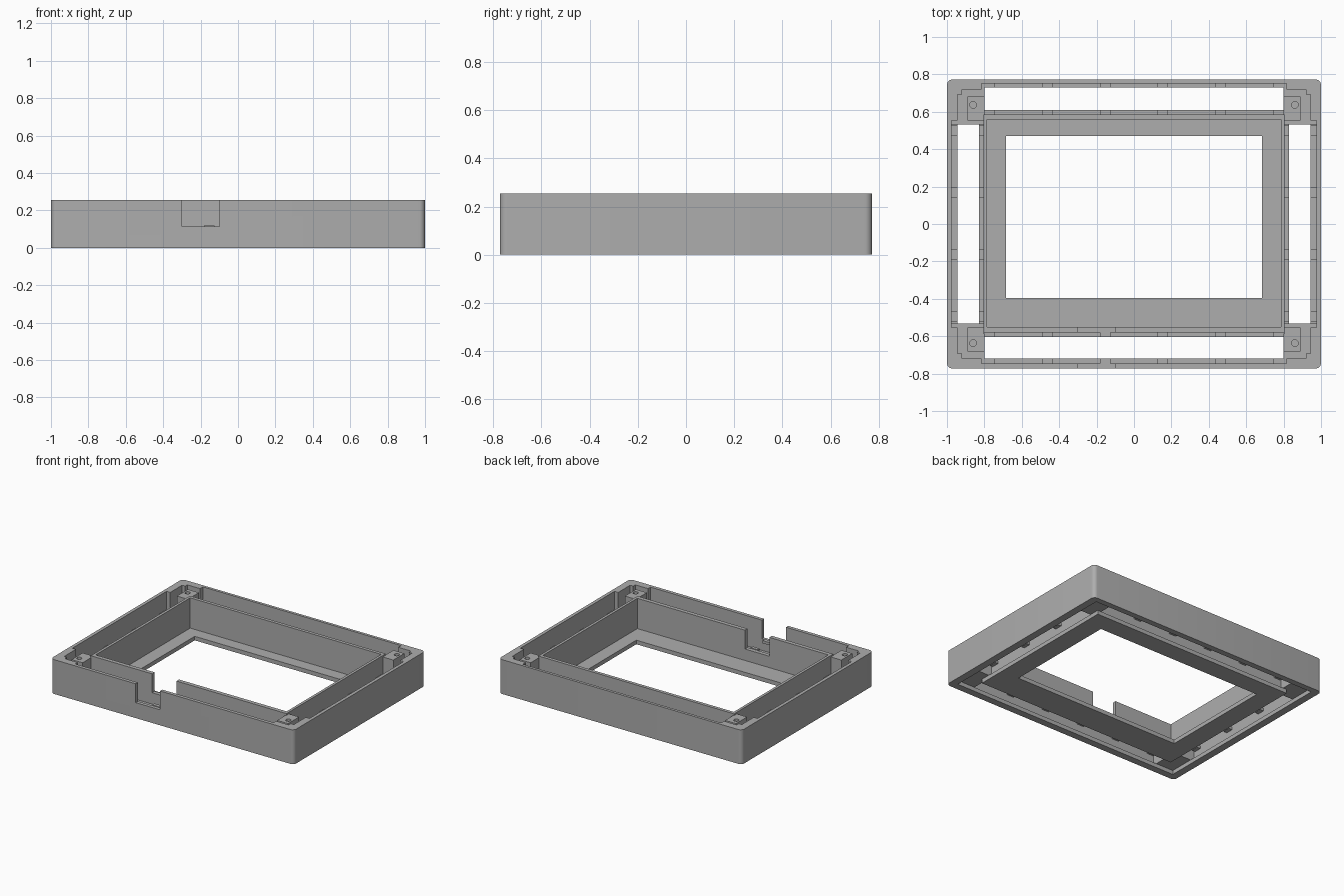
import bpy, bmesh, math

cube = bpy.data.objects.get("Cube")
if cube:
    bpy.data.objects.remove(cube, do_unlink=True)

H = 0.255       # overall height
LIP = 0.03      # thickness of the bottom lips
TAB = (0.1, 0.12)

grey = bpy.data.materials.new("matte grey")
grey.use_nodes = True
grey.diffuse_color = (0.42, 0.42, 0.42, 1)
grey.node_tree.nodes["Principled BSDF"].inputs["Base Color"].default_value = (0.42, 0.42, 0.42, 1)


def finish(name, bm):
    bmesh.ops.remove_doubles(bm, verts=bm.verts, dist=1e-5)
    bmesh.ops.recalc_face_normals(bm, faces=bm.faces)
    mesh = bpy.data.meshes.new(name)
    bm.to_mesh(mesh)
    bm.free()
    mesh.materials.append(grey)
    obj = bpy.data.objects.new(name, mesh)
    bpy.context.collection.objects.link(obj)
    return obj


def loop(rect, radius, steps=6):
    """Rounded rectangle outline; rect is x0, x1, y0, y1."""
    x0, x1, y0, y1 = rect
    corners = ((x1, y1, -1, -1), (x0, y1, 1, -1), (x0, y0, 1, 1), (x1, y0, -1, 1))
    pts = []
    for q, (x, y, sx, sy) in enumerate(corners):
        for i in range(steps + 1):
            a = math.pi / 2 * (q + i / steps)
            pts.append((x + radius * (sx + math.cos(a)), y + radius * (sy + math.sin(a))))
    return pts


def ring(name, outer, inner, z0, z1, radius=0.0):
    """Rectangular frame with optional rounded outer corners."""
    bm = bmesh.new()
    a, b = loop(outer, radius), loop(inner, 0)
    loops = [[bm.verts.new((x, y, z)) for x, y in pts]
             for pts, z in ((a, z0), (a, z1), (b, z1), (b, z0))]
    n = len(a)
    for k in range(4):
        p, q = loops[k], loops[(k + 1) % 4]
        for i in range(n):
            j = (i + 1) % n
            bm.faces.new((p[i], p[j], q[j], q[i]))
    bmesh.ops.dissolve_degenerate(bm, dist=1e-5, edges=bm.edges)
    return finish(name, bm)


def prism(name, pts, z0, z1):
    bm = bmesh.new()
    face = bm.faces.new([bm.verts.new((x, y, z0)) for x, y in pts])
    top = bmesh.ops.extrude_face_region(bm, geom=[face])["geom"]
    bmesh.ops.translate(bm, vec=(0, 0, z1 - z0),
                        verts=[v for v in top if isinstance(v, bmesh.types.BMVert)])
    return finish(name, bm)


def box(name, x0, x1, y0, y1, z0, z1):
    return prism(name, [(x0, y0), (x1, y0), (x1, y1), (x0, y1)], z0, z1)


def cut(obj, cutter):
    mod = obj.modifiers.new("cut", "BOOLEAN")
    mod.operation = "DIFFERENCE"
    mod.solver = "EXACT"
    mod.object = cutter
    bpy.context.view_layer.objects.active = obj
    bpy.ops.object.modifier_apply(modifier=mod.name)
    bpy.data.objects.remove(cutter, do_unlink=True)


# Nested outlines, from the outside in
outside = (-1, 1, -0.773, 0.773)
wall_in = (-0.975, 0.975, -0.747, 0.752)
slot_out = (-0.945, 0.945, -0.72, 0.73)
slot_in = (-0.83, 0.83, -0.605, 0.61)
inner_out = (-0.805, 0.805, -0.58, 0.585)
inner_in = (-0.785, 0.785, -0.55, 0.56)
window = (-0.685, 0.685, -0.395, 0.47)

# Walls and bottom frames
outer_wall = ring("outer_wall", outside, wall_in, 0, H, 0.03)
inner_wall = ring("inner_wall", inner_out, inner_in, LIP, H)
ring("outer_lip", wall_in, slot_out, 0, LIP)
ring("window_frame", slot_in, window, 0, LIP)

# Cable notch through both front walls
for wall in (outer_wall, inner_wall):
    cut(wall, box("notch_cutter", -0.3, -0.1, -0.9, -0.45, 0.115, 0.4))

# Corner floors, thickened corners and screw bosses
for sx, side in ((1, "left"), (-1, "right")):
    for sy, end in ((1, "back"), (-1, "front")):
        tag = f"{end}_{side}"
        dy = 0.003 if sy > 0 else -0.003

        def place(pts):
            return [(sx * x, sy * y + dy) for x, y in pts]

        prism("corner_floor_" + tag, place([
            (0.8, 0.582), (0.805, 0.53), (0.975, 0.53), (0.975, 0.749), (0.8, 0.749)]),
            LIP, TAB[1])
        prism("corner_block_" + tag, place([
            (0.975, 0.55), (0.945, 0.55), (0.945, 0.69), (0.92, 0.69),
            (0.92, 0.715), (0.815, 0.715), (0.815, 0.749), (0.975, 0.749)]),
            TAB[1], H)
        boss = prism("screw_boss_" + tag, place([
            (0.805, 0.55), (0.89, 0.55), (0.89, 0.68), (0.8, 0.68), (0.8, 0.582),
            (0.805, 0.582)]), TAB[1], H - 0.012)
        bm = bmesh.new()
        bmesh.ops.create_cone(bm, cap_ends=True, segments=24, radius1=0.018,
                              radius2=0.018, depth=0.2)
        hole = finish("hole_cutter", bm)
        hole.location = (sx * 0.86, sy * 0.637, H)
        bpy.context.view_layer.update()
        cut(boss, hole)

# Small clip tabs along both sides of each slot
w = 0.028
for i in range(6):
    x = -0.77 + i * 0.308
    for k, (y0, y1) in enumerate(((wall_in[2], slot_out[2]), (slot_in[2], inner_out[2]),
                                  (inner_out[3], slot_in[3]), (slot_out[3], wall_in[3]))):
        box(f"long_tab_{k}_{i}", x - w, x + w, y0, y1, *TAB)
for i in range(4):
    y = -0.493 + i * 0.331
    for k, (x0, x1) in enumerate(((wall_in[0], slot_out[0]), (slot_in[0], inner_out[0]),
                                  (inner_out[1], slot_in[1]), (slot_out[1], wall_in[1]))):
        box(f"short_tab_{k}_{i}", x0, x1, y - w, y + w, *TAB)

# Smooth only the rounded outer corners
bpy.ops.object.select_all(action="DESELECT")
outer_wall.select_set(True)
bpy.context.view_layer.objects.active = outer_wall
bpy.ops.object.shade_smooth_by_angle(angle=math.radians(30))
